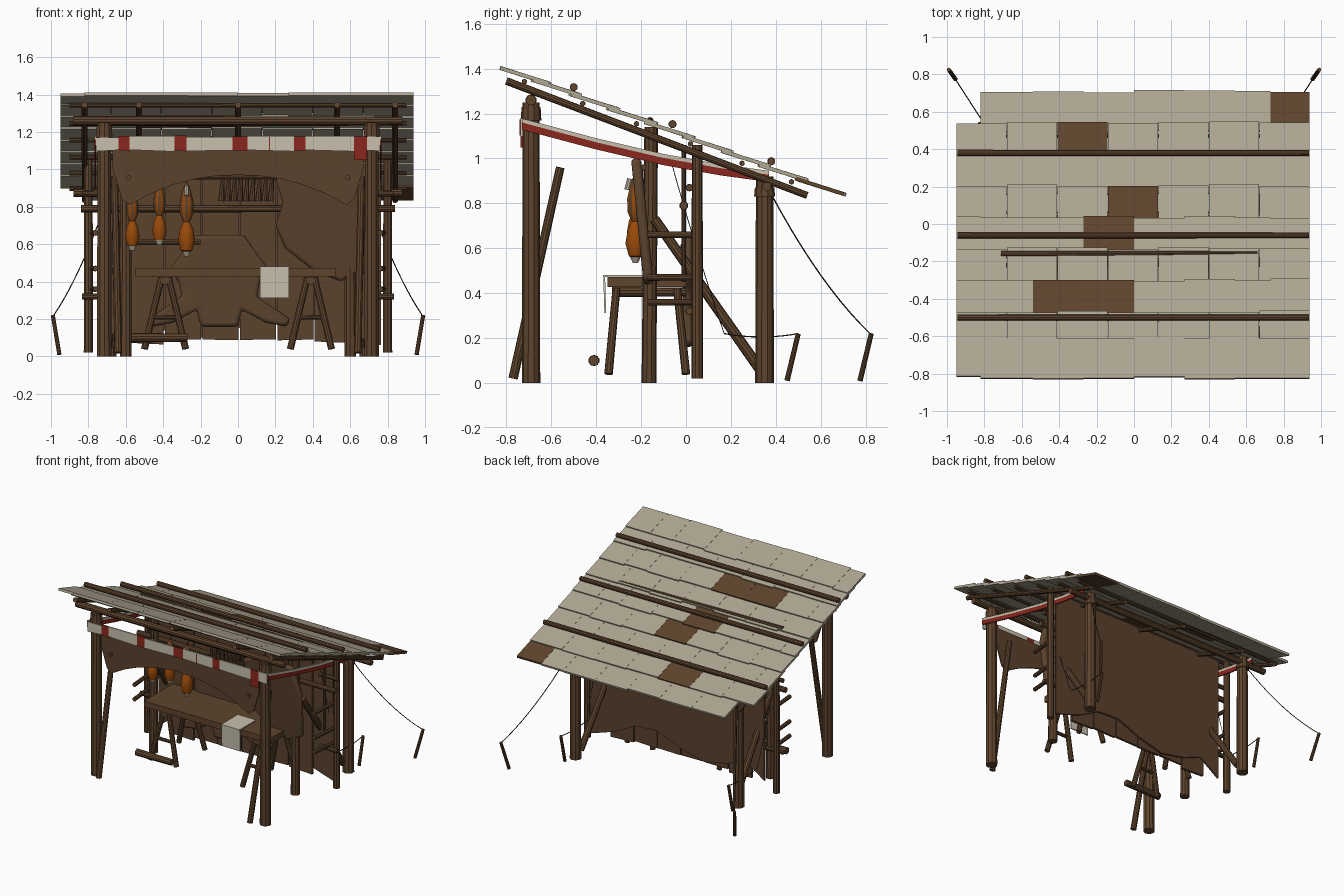
import bpy, bmesh, math, random
from mathutils import Vector

random.seed(4)
if "Cube" in bpy.data.objects:
    bpy.data.objects.remove(bpy.data.objects["Cube"])


def material(name, r, g, b):
    m = bpy.data.materials.new(name)
    m.use_nodes = True
    m.diffuse_color = (r, g, b, 1)
    m.node_tree.nodes["Principled BSDF"].inputs["Base Color"].default_value = (r, g, b, 1)
    return m


WOOD = material("brown wood", .112, .058, .026)
HIDE = material("brown hide", .105, .055, .026)
TILE = material("pale tile", .43, .385, .29)
CLOTH = material("cream cloth", .58, .53, .42)
RED = material("red cloth", .26, .02, .013)
ORANGE = material("orange gourd", .32, .068, .003)
ROPE = material("dark rope", .03, .025, .02)


def finish(name, bm, *mats):
    bmesh.ops.recalc_face_normals(bm, faces=bm.faces)
    me = bpy.data.meshes.new(name)
    bm.to_mesh(me)
    bm.free()
    for m in mats:
        me.materials.append(m)
    ob = bpy.data.objects.new(name, me)
    bpy.context.collection.objects.link(ob)
    return ob


def smooth(ob):
    bpy.ops.object.select_all(action='DESELECT')
    ob.select_set(True)
    bpy.context.view_layer.objects.active = ob
    bpy.ops.object.shade_smooth_by_angle()


def pole(name, a, b, r, mat=WOOD, sides=10, taper=.92):
    a, b = Vector(a), Vector(b)
    bm = bmesh.new()
    bmesh.ops.create_cone(bm, cap_ends=True, segments=sides, radius1=r,
                          radius2=r * taper, depth=(b - a).length)
    ob = finish(name, bm, mat)
    ob.location = (a + b) / 2
    ob.rotation_mode = 'QUATERNION'
    ob.rotation_quaternion = (b - a).to_track_quat('Z', 'Y')
    smooth(ob)
    return ob


def box(name, centre, size, mat=WOOD, tilt=0):
    bm = bmesh.new()
    bmesh.ops.create_cube(bm, size=1)
    bmesh.ops.scale(bm, vec=size, verts=bm.verts)
    ob = finish(name, bm, mat)
    ob.location = centre
    ob.rotation_euler.x = tilt
    return ob


def prism(name, points, push, mat, bevel=0):
    # flat outline in 3D pushed along a vector
    bm = bmesh.new()
    face = bm.faces.new([bm.verts.new(p) for p in points])
    out = bmesh.ops.extrude_face_region(bm, geom=[face])
    moved = [v for v in out["geom"] if isinstance(v, bmesh.types.BMVert)]
    bmesh.ops.translate(bm, vec=push, verts=moved)
    ob = finish(name, bm, mat)
    if bevel:
        mod = ob.modifiers.new("soft edge", 'BEVEL')
        mod.width, mod.segments = bevel, 3
        smooth(ob)
    return ob


def sheet(name, outline, y, thick, mat, bevel=0, lean=0):
    return prism(name, [(x, y - lean * z, z) for x, z in outline], (0, thick, 0), mat, bevel)


def rope(name, a, b, sag, r=.003):
    a, b = Vector(a), Vector(b)
    cu = bpy.data.curves.new(name, 'CURVE')
    cu.dimensions, cu.bevel_depth, cu.bevel_resolution = '3D', r, 1
    sp = cu.splines.new('POLY')
    sp.points.add(10)
    for i, p in enumerate(sp.points):
        t = i / 10
        q = a.lerp(b, t) - Vector((0, 0, sag * 4 * t * (1 - t)))
        p.co = (*q, 1)
    cu.materials.append(ROPE)
    bpy.context.collection.objects.link(bpy.data.objects.new(name, cu))


def roof_z(y):
    return 1.108 - .375 * y


SLOPE = -math.atan(.375)

# Roof tiles in overlapping rows, a few of them replaced by wood
straight = [-.95, -.68, -.41, -.14, .13, .4, .67, .94]
shifted = [-.95, -.82, -.54, -.27, 0, .27, .54, .73, .94]
patches = {(0, 7), (1, 2), (3, 3), (4, 3), (6, 2), (6, 3)}
for row in range(9):
    edges = straight if row % 2 else shifted
    low = .7 - .168 * row
    for i, (x0, x1) in enumerate(zip(edges, edges[1:])):
        if row == 0 and i == 0:
            continue
        y = max(low, -.615) - .1 + random.uniform(-.007, .007)
        box("roof_tile", ((x0 + x1) / 2, y, roof_z(y) - .009), (x1 - x0 - .001, .225, .017),
            WOOD if (row, i) in patches else TILE, SLOPE + random.uniform(.045, .06))

# Roof battens, rafters and purlins
for y in (-.5, -.06, .38):
    pole("top_batten", (-.945, y, roof_z(y) + .022), (.935, y, roof_z(y) + .022), .018)
for y in (-.72, -.46, -.22, .02, .25, .47):
    pole("under_batten", (-.9, y, roof_z(y) - .036), (.9, y, roof_z(y) - .036), .012)
for x in (-.82, -.53, 0, .53, .84):
    pole("rafter", (x, -.8, 1.345), (x, .54, .835), .017)
pole("front_purlin", (-.88, -.69, 1.26), (.88, -.69, 1.26), .025)
pole("back_purlin", (-.88, .36, .875), (.88, .36, .875), .022)
pole("ridge_pole", (-.71, -.16, 1.168), (.66, -.155, 1.162), .016, taper=.7)

# Frame, mirrored on both sides
top = [(-.73, 1.178), (-.4, 1.09), (-.1, 1.02), (.15, .975), (.37, .945)]
for s in (-1, 1):
    pole("front_post", (s * .715, -.69, 0), (s * .715, -.69, 1.25), .041)
    pole("back_post", (s * .69, .35, 0), (s * .69, .35, .92), .042)
    pole("middle_post", (s * .6, -.165, 0), (s * .6, -.155, 1.14), .033)
    pole("wall_post", (s * .8, .05, .02), (s * .8, .05, 1.06), .026)
    pole("thin_post", (s * .74, -.01, .45), (s * .74, -.01, 1.06), .011)
    pole("front_prop", (s * .64, -.77, .02), (s * .66, -.56, .96), .021)
    pole("back_brace", (s * .66, .33, .06), (s * .64, -.14, .73), .024)
    for z in (.36, .47, .66):
        pole("side_rail", (s * .76, -.17, z), (s * .78, .06, z), .015)
    for z in (.32, .87):
        pole("short_rail", (s * .68, .015, z), (s * .835, .015, z), .017)
    # Lashings on the posts
    pole("lashing", (s * .715, -.69, 1.17), (s * .715, -.69, 1.23), .046)
    pole("lashing", (s * .69, .35, .83), (s * .69, .35, .87), .047)
    # Pegs and guy ropes
    pole("outer_peg", (s * .955, .775, .01), (s * .99, .825, .22), .012)
    pole("inner_peg", (s * .71, .45, .01), (s * .71, .5, .22), .012)
    rope("outer_guy_rope", (s * .7, .38, .84), (s * .985, .82, .22), .05)
    rope("inner_guy_rope", (s * .71, .17, .22), (s * .71, .5, .22), .015)
    rope("side_rope", (s * .74, -.07, 1.0), (s * .72, .17, .22), .02, .002)
    # Sagging side valance, a thin pale hem above a red band
    for name, a, b, mat in (("side_valance_hem", 0, .018, CLOTH), ("side_valance_red", .018, .05, RED)):
        outline = [(s * .758, y, z - a) for y, z in top] + [(s * .758, y, z - b) for y, z in top[::-1]]
        prism(name, outline, (s * .01, 0, 0), mat)

pole("wall_beam", (-.84, -.01, .79), (.84, -.01, .79), .02)
pole("hanging_pole", (-.62, -.19, .96), (.62, -.19, .96), .014)
pole("low_beam", (-.6, -.01, .61), (-.2, -.01, .61), .015)

# Back wall: uneven planks with a ragged hide behind them
for i in range(6):
    x = -.59 + i * .2
    z = .08 + random.uniform(-.01, .01)
    sheet("wall_plank", [(x, z), (x + .193, z + random.uniform(-.01, .01)),
                         (x + .193, .98), (x, .98)], .03 + .004 * (i % 2), .018, HIDE)
sheet("back_hide", [(.765, 1.03), (.765, .06), (.55, .13), (.38, .22), (.2, .23), (0, .15),
                    (-.2, .1), (-.4, .14), (-.55, .2), (-.71, .09), (-.71, 1.03)],
      .054, .014, HIDE)

# Striped front valance, with one longer red end
stops = [-.76, -.64, -.58, -.34, -.275, -.03, .05, .3, .36, .62, .69, .76]
for i, (x0, x1) in enumerate(zip(stops, stops[1:])):
    n = random.uniform(-.006, .006)
    drop = .05 if i == 9 else 0
    sheet("valance_stripe", [(x0, 1.1 + n - drop), (x1, 1.1 - n - drop), (x1, 1.175 + n),
                             (x0, 1.175 + n)], -.737, .01, RED if i % 2 else CLOTH)
box("valance_thread", (.168, -.739, 1.138), (.006, .006, .07), RED)

# Arched hide curtain below the valance
arch = [(.58 - .116 * i, .97 - .16 * abs(1 - i / 5) ** 2.2) for i in range(11)]
sheet("arched_curtain", [(-.67, 1.12), (-.67, 1.0), (-.62, .84)] + arch[::-1]
      + [(.62, .84), (.67, 1.0), (.67, 1.12)], -.7, .012, HIDE)
for s in (-1, 1):
    pole("curtain_peg", (s * .585, -.715, .955), (s * .585, -.68, .955), .013)

# Hanging hides
half = [(.13, .65), (.18, .58), (.27, .46), (.22, .41), (.2, .32), (.38, .2),
        (.36, .16), (.25, .18), (.12, .25), (.1, .16)]
sheet("stretched_pelt", [(x - .1, z) for x, z in half]
      + [(-x - .1, z) for x, z in reversed(half)], -.015, .045, HIDE, .018)
sheet("large_hide", [(.2, .95), (.3, 1.0), (.62, 1.0), (.68, .8), (.67, .46), (.55, .4),
                     (.4, .46), (.25, .58), (.2, .7), (.24, .82)], -.145, .045, HIDE, .018, .1)

# Work table on splayed trestles
box("table_top", (-.015, -.175, .45), (1.07, .35, .045))
for x in (-.39, .39):
    pole("trestle_bar", (x, -.33, .405), (x, .0, .405), .022)
    for y, foot in ((-.31, -.345), (-.04, 0)):
        for s in (-1, 1):
            pole("trestle_leg", (x + s * .11, foot, .04), (x + s * .02, y, .42), .019)
    pole("trestle_tie", (x - .07, -.33, .21), (x + .07, -.33, .21), .013)
box("table_cloth_top", (.195, -.27, .476), (.155, .2, .008), CLOTH)
box("table_cloth_drop", (.195, -.362, .395), (.155, .008, .165), CLOTH, .03)
pole("log_stool", (-.57, -.41, .1), (-.27, -.41, .1), .025)

# Hanging gourds: two lobes turned from a profile, the upper one bound in brown strips
for x, z, k in ((-.565, .58, .85), (-.42, .61, .85), (-.275, .55, 1)):
    profile = [(0, 0), (.03, .015), (.046, .07), (.036, .13), (.017, .17),
               (.036, .21), (.038, .27), (.022, .34), (.005, .38)]
    bm = bmesh.new()
    vs = [bm.verts.new((r * k, 0, h * k)) for r, h in profile]
    es = [bm.edges.new(p) for p in zip(vs, vs[1:])]
    bmesh.ops.spin(bm, geom=vs + es, cent=(0, 0, 0), axis=(0, 0, 1),
                   angle=math.tau, steps=14)
    bmesh.ops.remove_doubles(bm, verts=bm.verts, dist=.0005)
    ob = finish("gourd", bm, ORANGE, WOOD)
    for f in ob.data.polygons:
        turn = math.floor((math.atan2(f.center.y, f.center.x) + math.pi) / math.tau * 14)
        f.material_index = int(f.center.z > .17 * k and turn % 2)
    ob.location = (x, -.225, z)
    smooth(ob)
    rope("gourd_string", (x, -.225, z + .37 * k), (x, -.2, .97), 0)
    pole("gourd_tip", (x, -.225, z - .015), (x, -.225, z + .012), .012, TILE, taper=2)
pole("gourd_tag", (-.275, -.262, .86), (-.275, -.25, .91), .013, CLOTH)

# Row of small hanging pouches
for i in range(9):
    x = -.09 + i * .033
    pole("pouch", (x, -.2, .83), (x + .008, -.2, .95), .017, HIDE, 8, .55)
